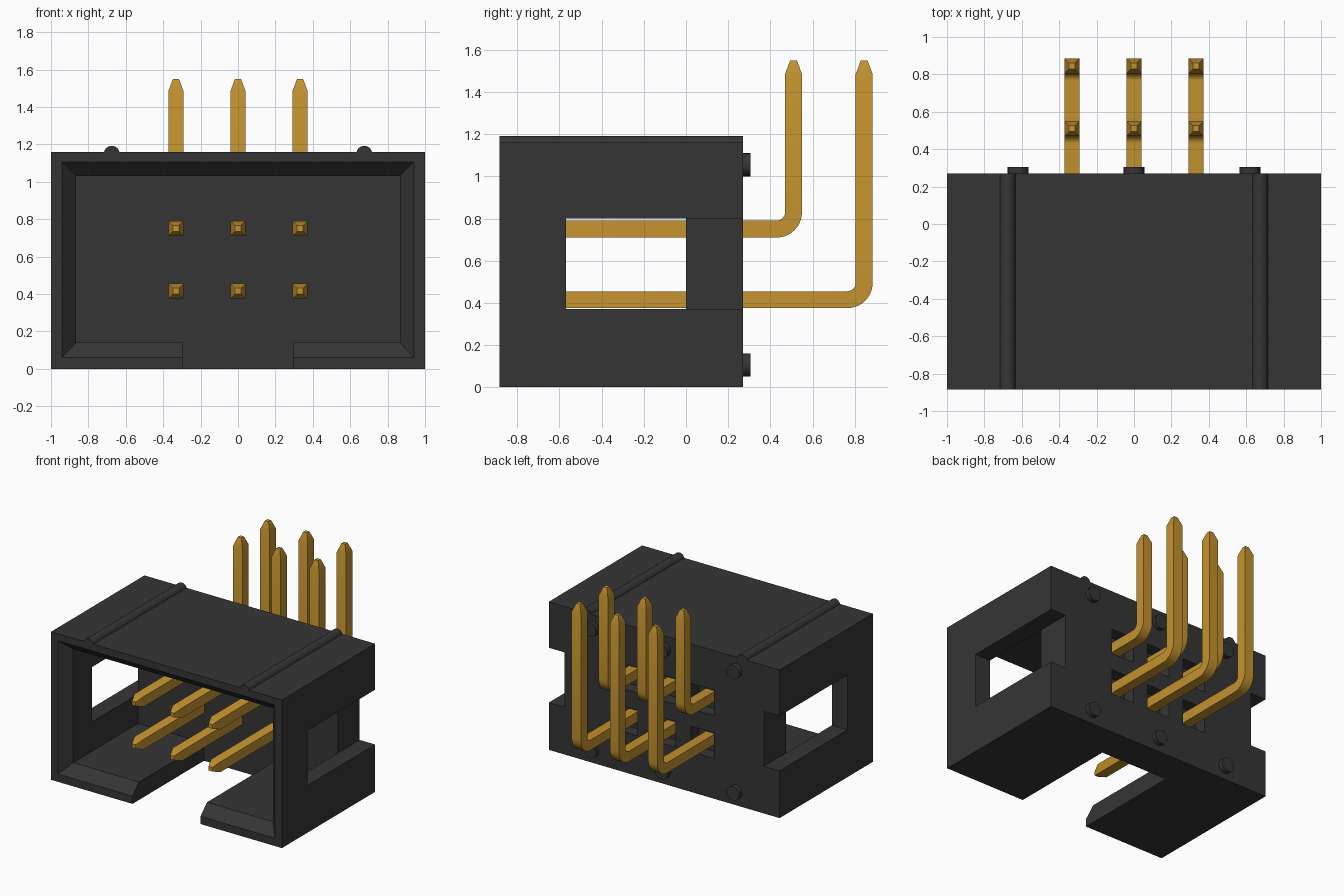
import bpy, bmesh, math
from mathutils import Vector

cube = bpy.data.objects.get("Cube")
if cube:
    bpy.data.objects.remove(cube, do_unlink=True)


def material(name, rgb, rough):
    m = bpy.data.materials.new(name)
    m.use_nodes = True
    m.diffuse_color = (*rgb, 1)
    bsdf = next(n for n in m.node_tree.nodes if n.type == 'BSDF_PRINCIPLED')
    bsdf.inputs["Base Color"].default_value = (*rgb, 1)
    bsdf.inputs["Roughness"].default_value = rough
    return m


BLACK = material("black plastic", (0.036, 0.036, 0.036), 0.6)
GOLD = material("gold metal", (0.55, 0.29, 0.028), 0.4)


def loft(name, rings, mat):
    """Closed solid through a list of equally sized point rings."""
    bm = bmesh.new()
    loops = [[bm.verts.new(p) for p in ring] for ring in rings]
    n = len(loops[0])
    for a, b in zip(loops, loops[1:]):
        for i in range(n):
            j = (i + 1) % n
            bm.faces.new((a[i], a[j], b[j], b[i]))
    bm.faces.new(loops[0][::-1])
    bm.faces.new(loops[-1])
    bmesh.ops.recalc_face_normals(bm, faces=bm.faces)
    mesh = bpy.data.meshes.new(name)
    bm.to_mesh(mesh)
    bm.free()
    mesh.materials.append(mat)
    ob = bpy.data.objects.new(name, mesh)
    bpy.context.collection.objects.link(ob)
    return ob


def rect(x0, x1, z0, z1, y):
    return [(x0, y, z0), (x1, y, z0), (x1, y, z1), (x0, y, z1)]


def box(name, x0, x1, y0, y1, z0, z1, mat=BLACK):
    return loft(name, [rect(x0, x1, z0, z1, y) for y in (y0, y1)], mat)


def rod(name, x, z, r, y0, y1, n=24):
    """Round bar along y."""
    angles = [2 * math.pi * i / n for i in range(n)]
    return loft(name, [[(x + r * math.cos(a), y, z + r * math.sin(a)) for a in angles]
                       for y in (y0, y1)], BLACK)


def select_only(ob):
    bpy.ops.object.select_all(action='DESELECT')
    ob.select_set(True)
    bpy.context.view_layer.objects.active = ob


def smooth(ob):
    select_only(ob)
    bpy.ops.object.shade_smooth_by_angle(angle=math.radians(30))


def cut(ob, cutter):
    cutter.hide_render = True
    mod = ob.modifiers.new("cut", 'BOOLEAN')
    mod.operation = 'DIFFERENCE'
    mod.solver = 'EXACT'
    mod.object = cutter
    select_only(ob)
    bpy.ops.object.modifier_apply(modifier=mod.name)
    bpy.data.objects.remove(cutter, do_unlink=True)


FRONT, BACK, TOP = -0.885, 0.27, 1.16
PIN_X = (-0.332, 0.0, 0.332)
# height of each pin row, and y of its upright leg
ROWS = {"upper": (0.75, 0.51), "lower": (0.415, 0.845)}

# Housing shell with a chamfered mouth
housing = box("housing", -1, 1, FRONT, BACK, 0, TOP)
cut(housing, loft("cavity_cutter", [
    rect(-0.955, 0.955, 0.045, 1.12, FRONT - 0.016),
    rect(-0.865, 0.865, 0.14, 1.03, FRONT + 0.08),
    rect(-0.865, 0.865, 0.14, 1.03, 0.0)], BLACK))
# Key slot through the floor
cut(housing, box("slot_cutter", -0.295, 0.295, -1.0, 0.0, -0.1, 0.3))
# Side windows running out to the back as notches
for s in (-1, 1):
    x0, x1 = sorted((s * 0.865, s * 1.1))
    cut(housing, box("window_cutter", x0, x1, -0.57, 0.4, 0.37, 0.80))
# Pockets in the back wall around the pins
for z, _ in ROWS.values():
    for x in PIN_X:
        cut(housing, box("pocket_cutter", x - 0.1, x + 0.1, BACK - 0.1, 0.4,
                         z - 0.1, z + 0.1))

# Raised ribs on the top
for s, side in ((-1, "right"), (1, "left")):
    smooth(rod("top_rib_" + side, s * 0.675, 1.15, 0.042, FRONT, BACK))

# Round standoffs on the back
for z, level in ((1.055, "upper"), (0.105, "lower")):
    for i, x in enumerate((-0.62, 0, 0.62)):
        smooth(rod(f"back_standoff_{level}_{i + 1}", x, z, 0.055, BACK - 0.02, 0.305))


def pin(name, x, z, leg_y, half=0.04, radius=0.08, tip=0.016, top=1.55):
    """Square pin that runs back, bends upward and has pointed ends."""
    # stations: y, z, turn angle, half width
    path = [(-0.815, z, 0, tip), (-0.75, z, 0, half)]
    for i in range(11):
        a = math.pi / 2 * i / 10
        path.append((leg_y - radius + radius * math.sin(a),
                     z + radius - radius * math.cos(a), a, half))
    path += [(leg_y, top - 0.065, math.pi / 2, half), (leg_y, top, math.pi / 2, tip)]
    rings = []
    for y, pz, a, h in path:
        c, n = Vector((x, y, pz)), Vector((0, -math.sin(a), math.cos(a)))
        side = Vector((1, 0, 0))
        rings.append([c + side * h * u + n * h * v
                      for u, v in ((-1, -1), (1, -1), (1, 1), (-1, 1))])
    smooth(loft(name, rings, GOLD))


# Two rows of three bent pins
for row, (z, leg_y) in ROWS.items():
    for i, x in enumerate(PIN_X):
        pin(f"{row}_pin_{i + 1}", x, z, leg_y)
